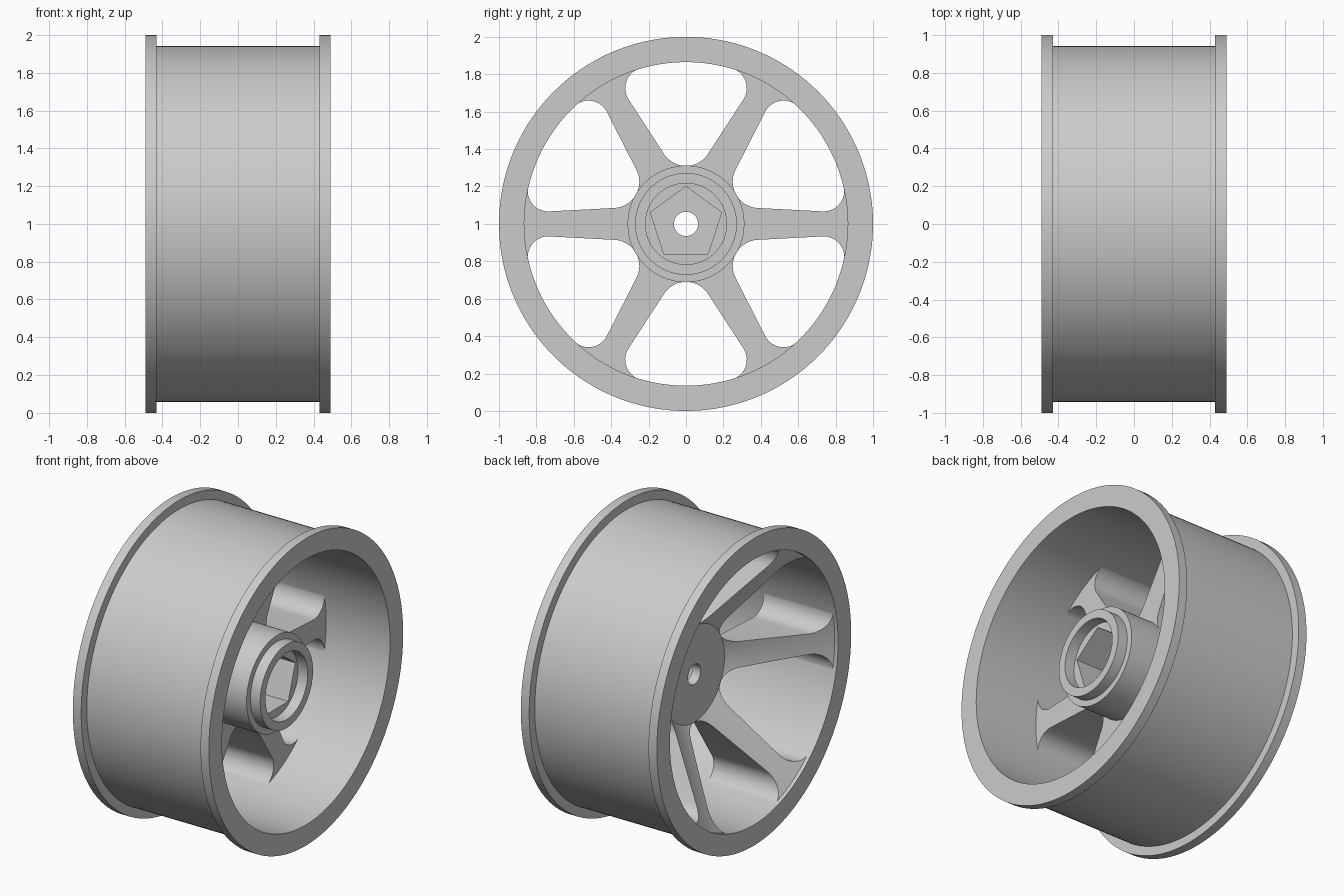
import bpy, bmesh
from math import sin, cos, pi, radians, hypot, atan2
from mathutils import Matrix, Vector

cube = bpy.data.objects.get("Cube")
if cube:
    bpy.data.objects.remove(cube, do_unlink=True)

AXLE = Vector((0, 0, 1))  # centre of the wheel

grey = bpy.data.materials.new("light grey")
grey.use_nodes = True
grey.diffuse_color = (0.6, 0.6, 0.6, 1)
grey.node_tree.nodes["Principled BSDF"].inputs["Base Color"].default_value = grey.diffuse_color


def finish(bm, name):
    bmesh.ops.translate(bm, vec=AXLE, verts=bm.verts)
    bmesh.ops.recalc_face_normals(bm, faces=bm.faces)
    mesh = bpy.data.meshes.new(name)
    bm.to_mesh(mesh)
    bm.free()
    mesh.materials.append(grey)
    ob = bpy.data.objects.new(name, mesh)
    bpy.context.collection.objects.link(ob)
    return ob


def lathe(name, profile, steps=144):
    """Spin a closed (x, radius) profile around the axle."""
    bm = bmesh.new()
    rings = [[bm.verts.new((x, r * cos(2 * pi * i / steps), r * sin(2 * pi * i / steps)))
              for x, r in profile] for i in range(steps)]
    n = len(profile)
    for i in range(steps):
        a, b = rings[i], rings[(i + 1) % steps]
        for j in range(n):
            k = (j + 1) % n
            bm.faces.new((a[j], a[k], b[k], b[j]))
    return finish(bm, name)


def prisms(name, outline, x0, x1, count=1):
    """Extrude a (y, z) outline along x, repeated around the axle."""
    bm = bmesh.new()
    for c in range(count):
        turn = Matrix.Rotation(2 * pi * c / count, 3, 'X')
        face = bm.faces.new([bm.verts.new(turn @ Vector((x0, y, z))) for y, z in outline])
        ext = bmesh.ops.extrude_face_region(bm, geom=[face])["geom"]
        bmesh.ops.translate(bm, vec=(x1 - x0, 0, 0),
                            verts=[v for v in ext if isinstance(v, bmesh.types.BMVert)])
    ob = finish(bm, name)
    ob.hide_render = True
    return ob


def cut(ob, cutter):
    mod = ob.modifiers.new("cut", 'BOOLEAN')
    mod.operation = 'DIFFERENCE'
    mod.solver = 'EXACT'
    mod.object = cutter
    bpy.context.view_layer.objects.active = ob
    bpy.ops.object.modifier_apply(modifier=mod.name)
    bpy.data.objects.remove(cutter, do_unlink=True)


def arc(cy, cz, r, a0, a1, steps):
    angles = [a0 + (a1 - a0) * i / steps for i in range(steps + 1)]
    return [(cy + r * cos(a), cz + r * sin(a)) for a in angles]


# Rim barrel with a flange at each end
half = [(0.49, 0.865), (0.49, 1.0), (0.43, 1.0), (0.43, 0.942)]
rim = lathe("rim", half + [(-x, r) for x, r in reversed(half)])

# Dished spokes: a cone with a flat back, opened by six rounded windows
spokes = lathe("spokes", [(-0.045, 0.29), (-0.47, 0.87), (0.03, 0.87), (0.03, 0.29)])
corner_y, corner_z, corner_r = 0.215, 0.726, 0.11
lean = radians(-33)
out = atan2(corner_z, corner_y)
reach = hypot(corner_y, corner_z) + corner_r
window = (arc(0, 0.45, 0.14, -pi / 2, lean, 10)
          + arc(corner_y, corner_z, corner_r, lean, out, 14)
          + arc(0, 0, reach, out, pi / 2, 8)[1:])
window += [(-y, z) for y, z in reversed(window[1:-1])]
cut(spokes, prisms("window_cutter", window, -0.6, 0.1, 6))

# Hub with a stepped collar, a bore and a five-sided socket
hub = lathe("hub", [(-0.06, 0.065), (-0.06, 0.312), (0.28, 0.312), (0.28, 0.272),
                    (0.35, 0.272), (0.35, 0.217), (0.28, 0.217), (0.28, 0.065)])
pentagon = arc(0, 0, 0.2, pi / 2, pi / 2 + 1.6 * pi, 4)
cut(hub, prisms("socket_cutter", pentagon, 0.0, 0.32))

# Smooth round walls, crisp edges
for ob in (rim, spokes, hub):
    bpy.ops.object.select_all(action='DESELECT')
    ob.select_set(True)
    bpy.context.view_layer.objects.active = ob
    bpy.ops.object.shade_smooth_by_angle(angle=radians(25))
